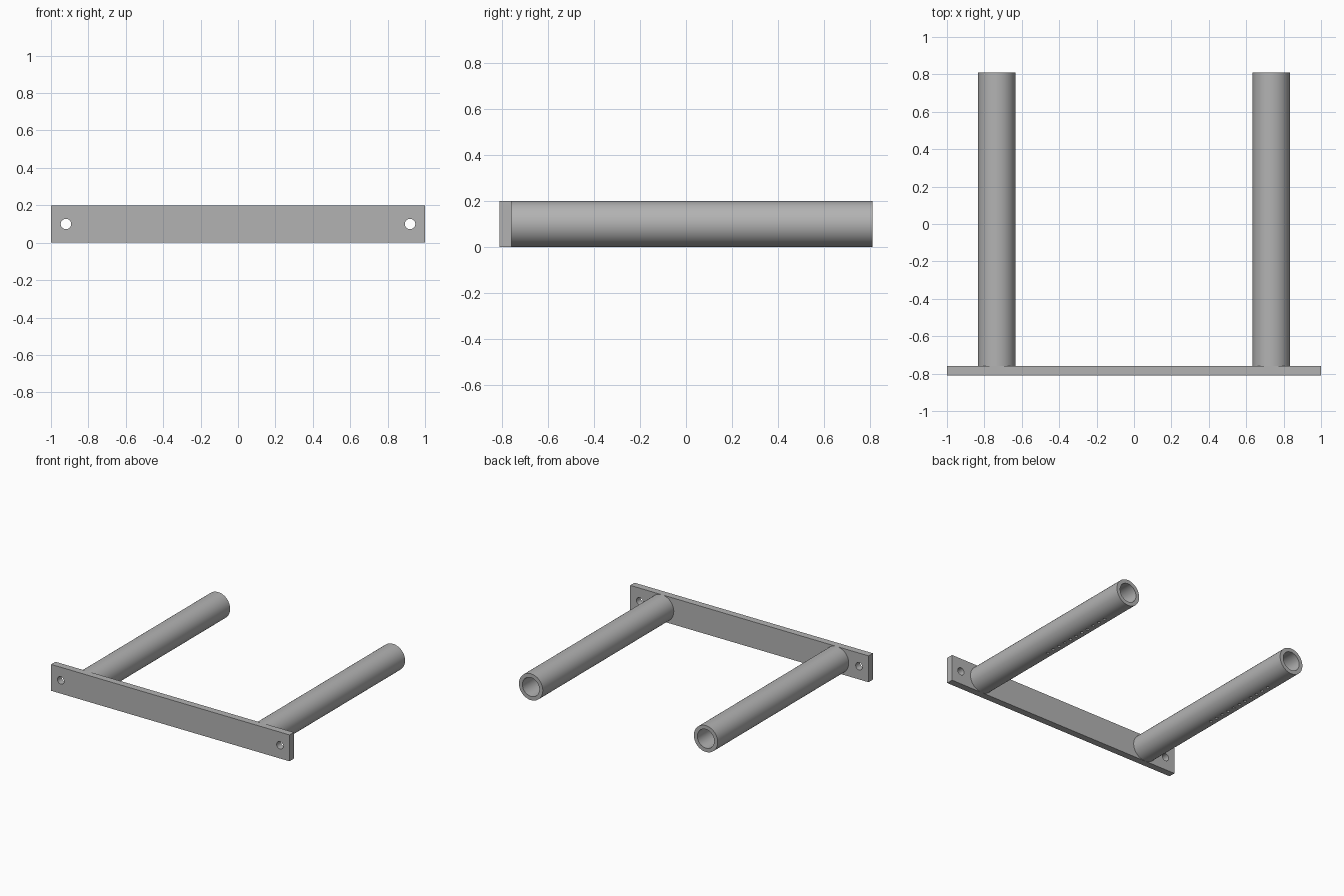
import bpy, math

if "Cube" in bpy.data.objects:
    bpy.data.objects.remove(bpy.data.objects["Cube"])

metal = bpy.data.materials.new("grey_metal")
metal.diffuse_color = (0.45, 0.45, 0.45, 1)
metal.use_nodes = True
metal.node_tree.nodes["Principled BSDF"].inputs["Base Color"].default_value = metal.diffuse_color

BACK, FACE, FRONT = 0.811, -0.759, -0.811   # tube end, plate rear face, plate front face
MID = 0.1                                   # height of all centre lines
TUBE_X, HOLE_X = 0.734, 0.92


def cylinder(name, radius, length, loc, along_y=True, sides=64):
    rot = (math.pi / 2, 0, 0) if along_y else (0, 0, 0)
    bpy.ops.mesh.primitive_cylinder_add(vertices=sides, radius=radius, depth=length,
                                        location=loc, rotation=rot)
    ob = bpy.context.object
    ob.name = name
    return ob


def cut(ob, cutters):
    """Subtract each cutter from the object, then discard the cutter."""
    for c in cutters:
        mod = ob.modifiers.new("cut", 'BOOLEAN')
        mod.operation, mod.solver, mod.object = 'DIFFERENCE', 'EXACT', c
        bpy.context.view_layer.objects.active = ob
        bpy.ops.object.modifier_apply(modifier=mod.name)
        bpy.data.objects.remove(c)


def finish(ob):
    ob.data.materials.clear()
    ob.data.materials.append(metal)
    bpy.ops.object.select_all(action='DESELECT')
    ob.select_set(True)
    bpy.context.view_layer.objects.active = ob
    bpy.ops.object.shade_smooth_by_angle(angle=math.radians(30))


# Mounting plate with a screw hole at each end
bpy.ops.mesh.primitive_cube_add(size=1, location=(0, (FACE + FRONT) / 2, MID))
plate = bpy.context.object
plate.name = "mounting_plate"
plate.scale = (2, FACE - FRONT, 0.2)
bpy.ops.object.transform_apply(location=False, rotation=False, scale=True)
cut(plate, [cylinder("screw_hole", 0.028, 0.3, (s * HOLE_X, FACE, MID), sides=32)
            for s in (-1, 1)])
finish(plate)

# Hollow tubes with a row of small holes along the underside
for side, s in (("left", -1), ("right", 1)):
    x = s * TUBE_X
    tube = cylinder(side + "_tube", 0.1, BACK - FACE, (x, (BACK + FACE) / 2, MID))
    bore = cylinder("bore", 0.071, BACK - FACE, (x, (BACK + FACE) / 2 + 0.002, MID))
    holes = [cylinder("small_hole", 0.011, 0.08, (x, -0.05 + i * 0.061, 0.01), False, 12)
             for i in range(11)]
    cut(tube, [bore] + holes)
    finish(tube)
